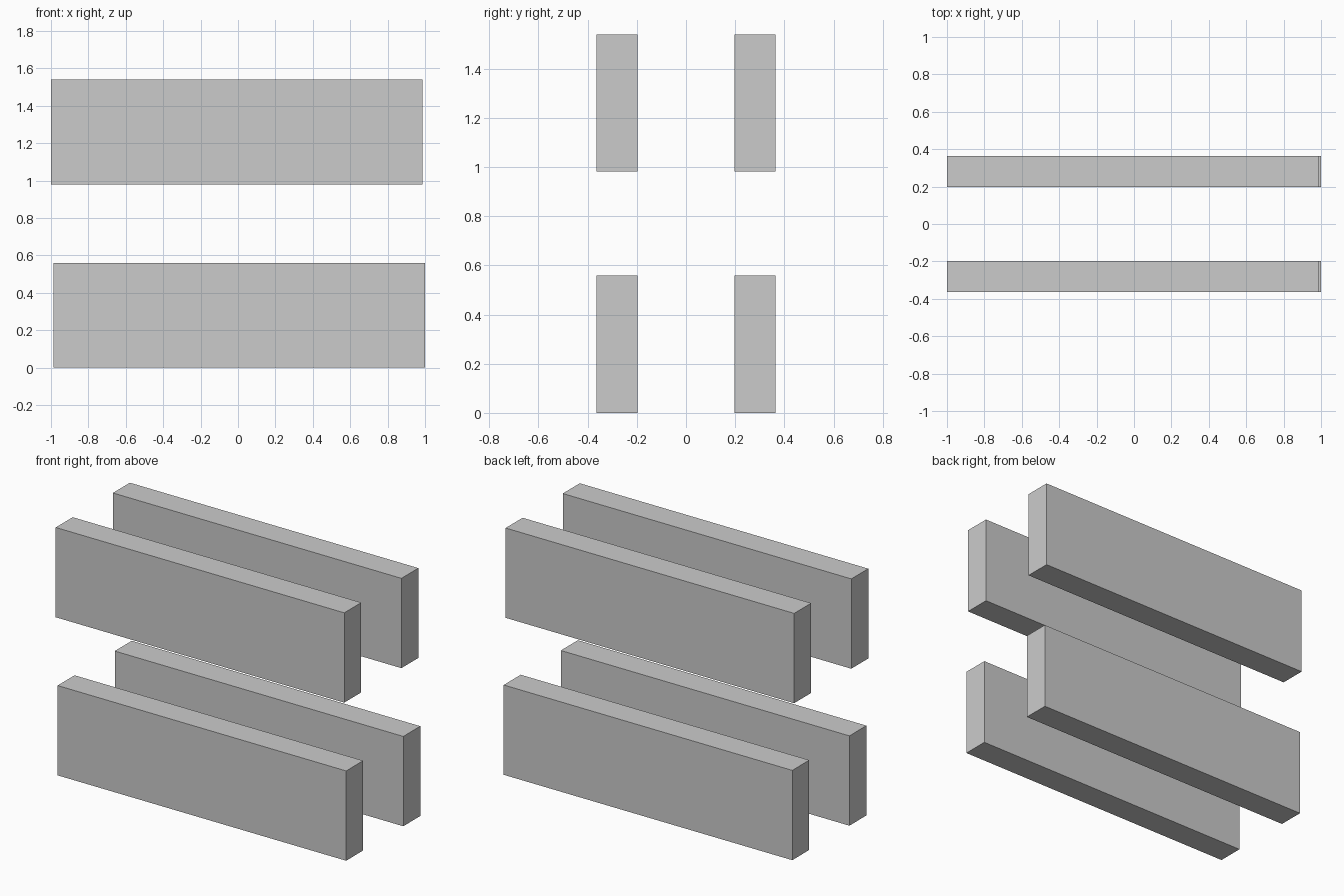
import bpy

if "Cube" in bpy.data.objects:
    bpy.data.objects.remove(bpy.data.objects["Cube"])

LENGTH, THICK, HEIGHT = 1.987, 0.167, 0.559


def plank(name, x, y, z):
    bpy.ops.mesh.primitive_cube_add(size=1, location=(x, y, z))
    ob = bpy.context.object
    ob.name = name
    ob.scale = (LENGTH, THICK, HEIGHT)
    bpy.ops.object.transform_apply(location=False, rotation=False, scale=True)


# Two tiers of upright planks, the upper tier shifted slightly to the left
for tier, x, z in (("lower", 0.0065, HEIGHT / 2), ("upper", -0.0065, 1.26)):
    for side, y in (("front", -0.281), ("back", 0.281)):
        plank(f"{tier}_{side}_plank", x, y, z)
